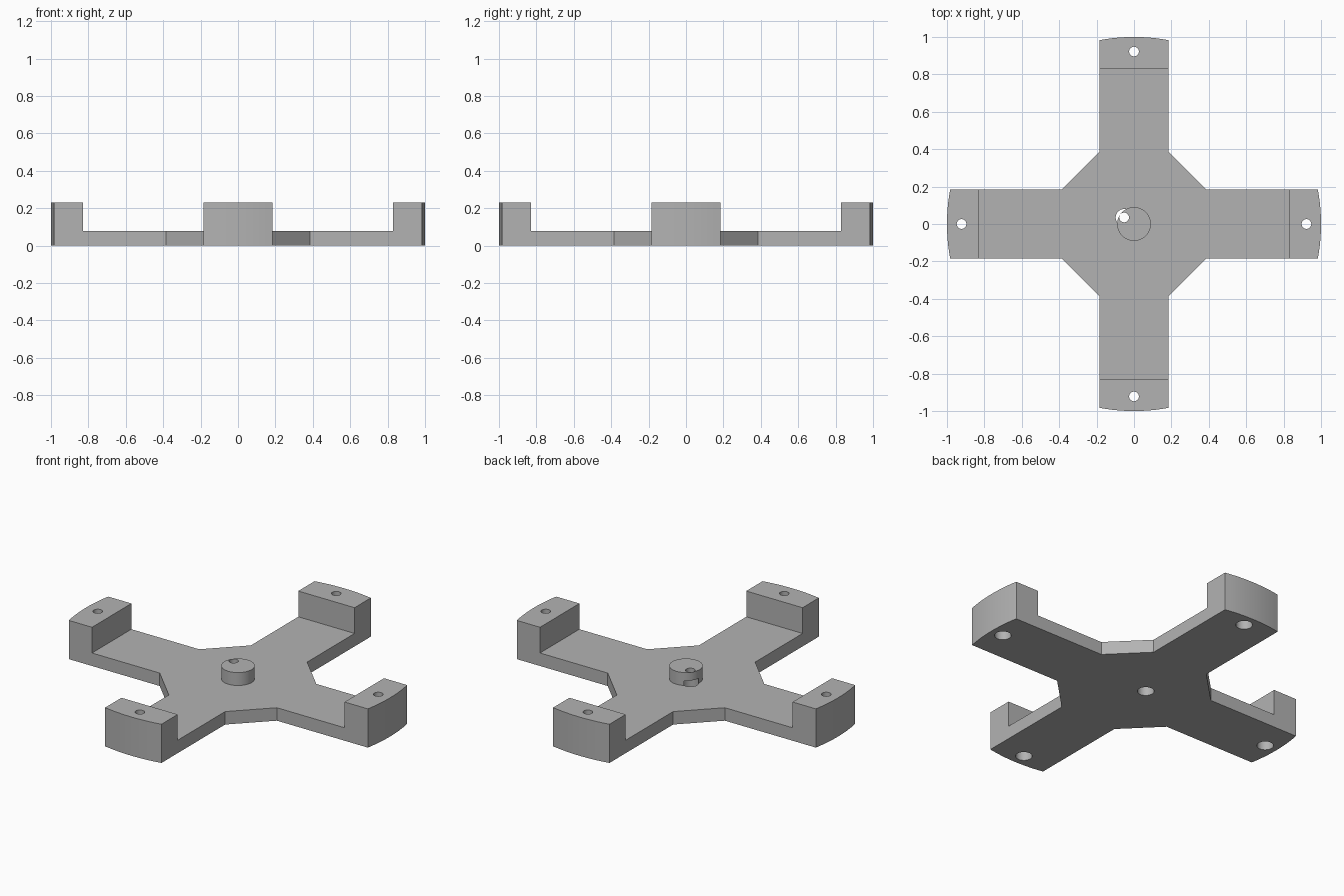
import bpy, bmesh, math

if "Cube" in bpy.data.objects:
    bpy.data.objects.remove(bpy.data.objects["Cube"])

PLATE, HUB_TOP, BLOCK_TOP = 0.077, 0.154, 0.23
HALF, CORNER, BLOCK_IN = 0.185, 0.385, 0.83

grey = bpy.data.materials.new("light_grey")
grey.diffuse_color = (0.45, 0.45, 0.45, 1)
grey.use_nodes = True
grey.node_tree.nodes["Principled BSDF"].inputs["Base Color"].default_value = grey.diffuse_color


def prism(name, outline, z0, z1):
    """Extrude a closed counter-clockwise outline from z0 to z1."""
    bm = bmesh.new()
    base = bm.faces.new([bm.verts.new((x, y, z0)) for x, y in outline])
    top = bmesh.ops.extrude_face_region(bm, geom=[base])["geom"]
    bmesh.ops.translate(bm, vec=(0, 0, z1 - z0),
                        verts=[v for v in top if isinstance(v, bmesh.types.BMVert)])
    bmesh.ops.recalc_face_normals(bm, faces=bm.faces)
    mesh = bpy.data.meshes.new(name)
    bm.to_mesh(mesh)
    bm.free()
    mesh.materials.append(grey)
    obj = bpy.data.objects.new(name, mesh)
    bpy.context.collection.objects.link(obj)
    return obj


def circle(x, y, r, n=32):
    return [(x + r * math.cos(2 * math.pi * i / n), y + r * math.sin(2 * math.pi * i / n))
            for i in range(n)]


def combine(body, tool, operation):
    mod = body.modifiers.new(operation, 'BOOLEAN')
    mod.operation, mod.solver, mod.object = operation, 'EXACT', tool
    bpy.context.view_layer.objects.active = body
    bpy.ops.object.modifier_apply(modifier=mod.name)
    bpy.data.objects.remove(tool)


# Four-armed outline: rounded arm tip, then the gusset corner, turned four times
tip = math.asin(HALF)
arm = [(math.cos(a), math.sin(a)) for a in (tip * (i / 6 - 1) for i in range(13))]
arm += [(CORNER, HALF), (HALF, CORNER)]
outline = []
for k in range(4):
    c, s = ((1, 0), (0, 1), (-1, 0), (0, -1))[k]
    outline += [(x * c - y * s, x * s + y * c) for x, y in arm]
bracket = prism("cross_bracket", outline, 0, BLOCK_TOP)

# Clear the middle, leaving the thin plate and a raised block on each arm end
b = BLOCK_IN
combine(bracket, prism("pocket", [(-b, -b), (b, -b), (b, b), (-b, b)], PLATE, 0.5), 'DIFFERENCE')

# Round centre hub
combine(bracket, prism("hub", circle(0, 0, 0.09, 48), 0.03, HUB_TOP), 'UNION')

# Screw holes with a wider bore from below; the centre one sits off axis
for x, y in ((0.922, 0), (0, 0.922), (-0.922, 0), (0, -0.922), (-0.053, 0.035)):
    combine(bracket, prism("bore", circle(x, y, 0.045), -0.1, 0.105), 'DIFFERENCE')
    combine(bracket, prism("screw_hole", circle(x, y, 0.026), -0.1, 0.5), 'DIFFERENCE')

# Smooth the curved walls, keep the edges crisp
bpy.ops.object.select_all(action='DESELECT')
bracket.select_set(True)
bpy.context.view_layer.objects.active = bracket
bpy.ops.object.shade_smooth_by_angle(angle=math.radians(30))
